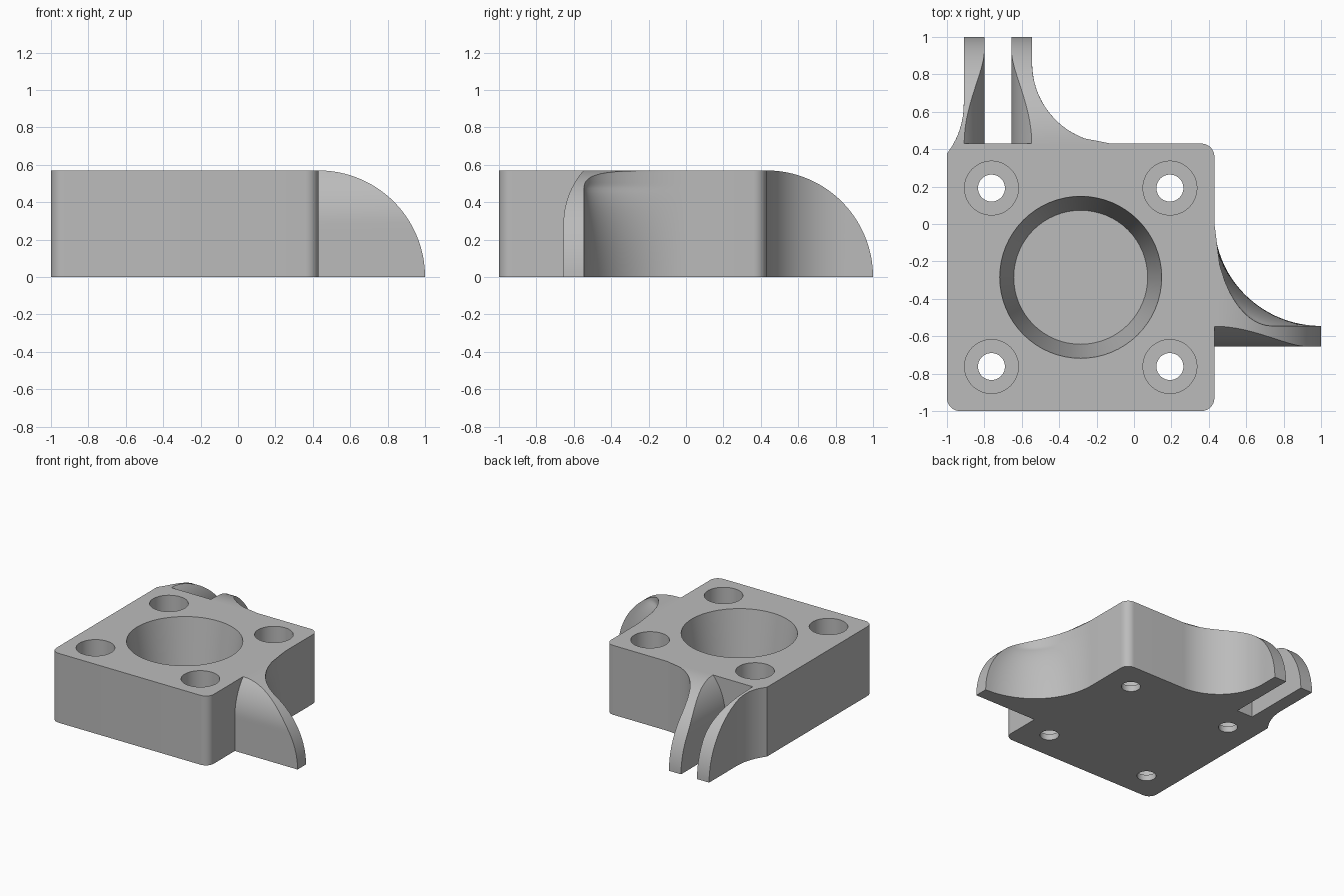
import bpy, bmesh
from math import sin, cos, pi, sqrt, radians

H = 0.57          # block height, also radius of the rounded lugs
WALL = 0.43       # block faces carrying the lugs
LOW = -1.0
R = 0.43          # fillet radius

cube = bpy.data.objects.get("Cube")
if cube:
    bpy.data.objects.remove(cube, do_unlink=True)

grey = bpy.data.materials.new("plain_grey")
grey.use_nodes = True
grey.diffuse_color = (0.5, 0.5, 0.5, 1)
grey.node_tree.nodes["Principled BSDF"].inputs["Base Color"].default_value = (0.5, 0.5, 0.5, 1)


def finish(name, bm):
    bmesh.ops.remove_doubles(bm, verts=bm.verts, dist=1e-5)
    bmesh.ops.recalc_face_normals(bm, faces=bm.faces)
    mesh = bpy.data.meshes.new(name)
    bm.to_mesh(mesh)
    bm.free()
    mesh.materials.append(grey)
    ob = bpy.data.objects.new(name, mesh)
    bpy.context.collection.objects.link(ob)
    return ob


def activate(ob):
    bpy.ops.object.select_all(action='DESELECT')
    ob.select_set(True)
    bpy.context.view_layer.objects.active = ob


def smooth(ob):
    activate(ob)
    bpy.ops.object.shade_smooth_by_angle(angle=radians(30))


def skin(bm, rings, caps=True):
    """Bridge successive closed rings of points, optionally capped."""
    rows = [[bm.verts.new(p) for p in ring] for ring in rings]
    n = len(rows[0])
    for a, b in zip(rows, rows[1:]):
        for i in range(n):
            j = (i + 1) % n
            bm.faces.new((a[i], a[j], b[j], b[i]))
    if caps:
        bm.faces.new(rows[0])
        bm.faces.new(rows[-1])


def circle(cx, cy, r, z, n=64):
    return [(cx + r * cos(2 * pi * i / n), cy + r * sin(2 * pi * i / n), z) for i in range(n)]


def arc(cx, cy, r, start, end, n=8):
    return [(cx + r * cos(radians(start + (end - start) * i / n)),
             cy + r * sin(radians(start + (end - start) * i / n))) for i in range(n + 1)]


# Block with three rounded corners and one that flows into a lug
c = 0.07
outline = (arc(LOW + c, LOW + c, c, 180, 270) + arc(WALL - c, LOW + c, c, 270, 360)
           + arc(WALL - c, WALL - c, c, 0, 90) + arc(-1.34, 0.64, R, -29.2, -37.7, 4))
bm = bmesh.new()
skin(bm, [[(x, y, z) for x, y in outline] for z in (0, H)])
block = finish("block", bm)

# Tapered blind bore and four counterbored screw holes
mid = (LOW + WALL) / 2
cuts = [(mid, mid, [(0.358, 0.07), (0.433, H), (0.4405, 0.62)])]
for sx in (-1, 1):
    for sy in (-1, 1):
        cuts.append((mid + sx * 0.477, mid + sy * 0.477,
                     [(0.072, -0.1), (0.072, 0.05), (0.144, 0.05), (0.144, 0.7)]))
for x, y, profile in cuts:
    bm = bmesh.new()
    skin(bm, [circle(x, y, r, z) for r, z in profile])
    cutter = finish("hole_cutter", bm)
    cutter.hide_render = True
    mod = block.modifiers.new("hole", 'BOOLEAN')
    mod.operation = 'DIFFERENCE'
    mod.solver = 'EXACT'
    mod.object = cutter
    activate(block)
    bpy.ops.object.modifier_apply(modifier=mod.name)
    bpy.data.objects.remove(cutter, do_unlink=True)
smooth(block)


def flare(z):
    """Sideways retreat of a mating face above half height."""
    t = max(0, z - H / 2)
    return R - sqrt(R * R - t * t)


def lug(name, inner, outer, place):
    """Quarter-round lug: u runs out from the wall, v runs along it."""
    rings = []
    n, levels = 28, 32
    for i in range(levels + 1):
        a = pi / 2 * i / levels
        z, reach = H * sin(a), max(H * cos(a), 1e-4)
        us = [reach * (k / n) ** 2 for k in range(n + 1)]
        ring = [(0, inner(z)), (reach, inner(z))] + [(u, outer(u, z)) for u in reversed(us)]
        rings.append([(*place(u, v), z) for u, v in ring])
    bm = bmesh.new()
    skin(bm, rings)
    smooth(finish(name, bm))


def fillet(u, length, width):
    t = max(0, 1 - u / length)
    return width * (1 - sqrt(max(0, 1 - t * t)))


# Single lug on the left face, its fillet shrinking towards the top
def single_outer(u, z):
    length = sqrt(H * H - min(z, 0.48) ** 2)
    return -0.545 + fillet(u, length, 0.56)


lug("single_lug", lambda z: -0.655 + flare(z), single_outer,
    lambda u, v: (WALL + u, v))

# Forked pair of lugs on the back face
lug("fork_lug_left", lambda z: -0.655 + flare(z),
    lambda u, z: -0.545 + fillet(u, R, R), lambda u, v: (v, WALL + u))
lug("fork_lug_right", lambda z: -0.80 - flare(z),
    lambda u, z: -0.91 - fillet(u + 0.22, R, R), lambda u, v: (v, WALL + u))
